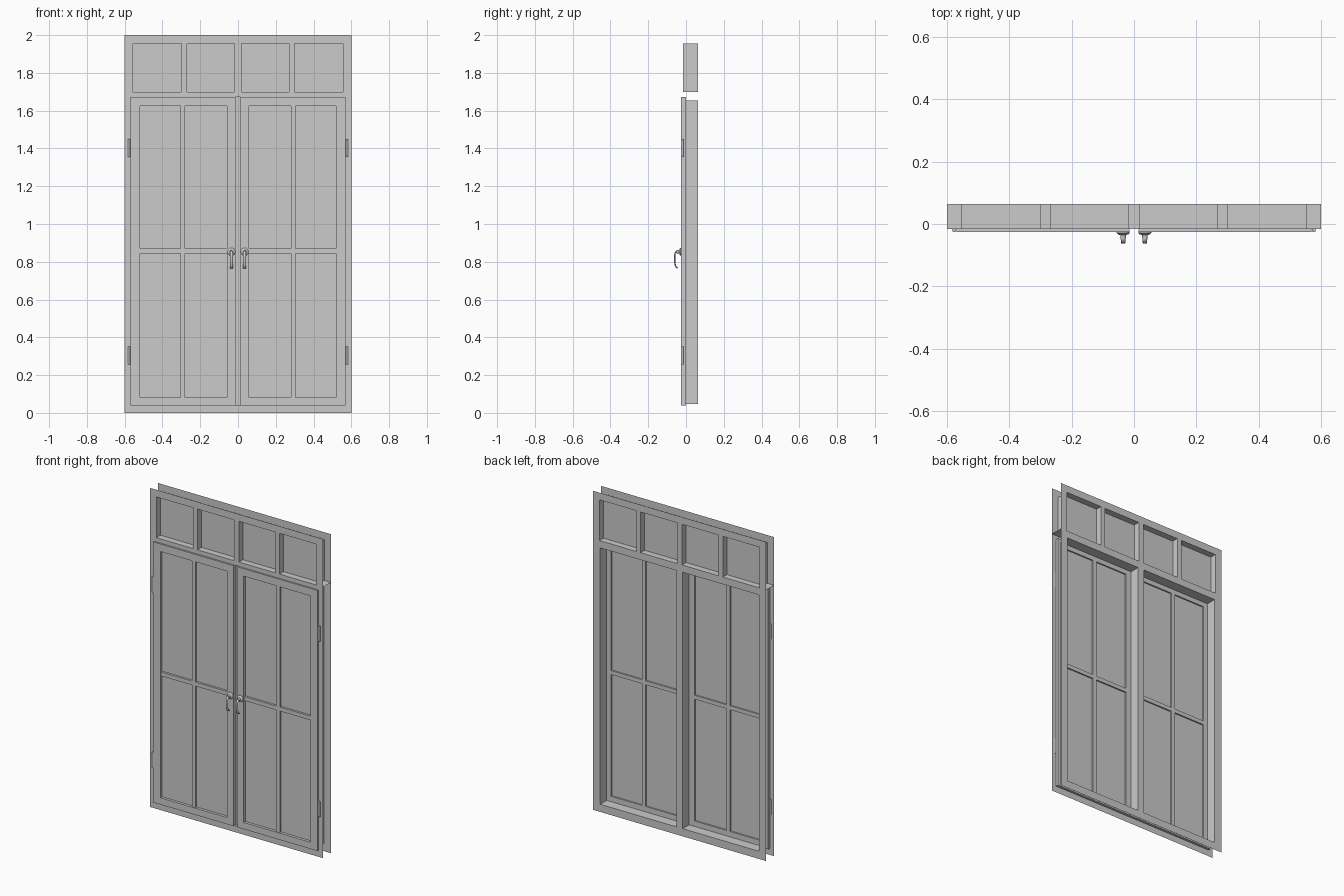
import bpy, bmesh, math
from mathutils import Vector, Matrix

if "Cube" in bpy.data.objects:
    bpy.data.objects.remove(bpy.data.objects["Cube"])

YF, YR, YB = -0.016, 0.0, 0.064          # front plate, rebate step, back plate
TOP = [(-0.555, -0.30), (-0.27, -0.018), (0.018, 0.27), (0.30, 0.555)]
TOP_HOLES = [(a, b, 1.70, 1.955) for a, b in TOP]
LOW_HOLES = [(-0.55, -0.022, 0.048, 1.655), (0.022, 0.55, 0.048, 1.655)]
DOOR_HOLE = (-0.57, 0.57, 0.04, 1.673)


def finish(bm, name, smooth=False):
    bmesh.ops.remove_doubles(bm, verts=bm.verts, dist=1e-5)
    bmesh.ops.recalc_face_normals(bm, faces=bm.faces)
    me = bpy.data.meshes.new(name)
    bm.to_mesh(me)
    bm.free()
    ob = bpy.data.objects.new(name, me)
    bpy.context.collection.objects.link(ob)
    if smooth:
        bpy.context.view_layer.objects.active = ob
        ob.select_set(True)
        bpy.ops.object.shade_smooth_by_angle(angle=math.radians(40))
        ob.select_set(False)
    return ob


def quad(bm, pts):
    bm.faces.new([bm.verts.new(p) for p in pts])


def plate(bm, rect, holes, y):
    """Flat panel in the xz plane with rectangular holes."""
    xs = sorted({v for r in holes + [rect] for v in r[:2]})
    zs = sorted({v for r in holes + [rect] for v in r[2:]})
    for a, b in zip(xs, xs[1:]):
        for c, d in zip(zs, zs[1:]):
            x, z = (a + b) / 2, (c + d) / 2
            if not any(h[0] < x < h[1] and h[2] < z < h[3] for h in holes):
                quad(bm, [(a, y, c), (b, y, c), (b, y, d), (a, y, d)])


def reveal(bm, r, y0, y1):
    """Four walls around a rectangular opening."""
    c = [(r[0], r[2]), (r[1], r[2]), (r[1], r[3]), (r[0], r[3])]
    for (x0, z0), (x1, z1) in zip(c, c[1:] + c[:1]):
        quad(bm, [(x0, y0, z0), (x1, y0, z1), (x1, y1, z1), (x0, y1, z0)])


def glass(rects, y, name):
    bm = bmesh.new()
    for r in rects:
        plate(bm, r, [], y)
    finish(bm, name)


# Wall frame: front and back faces joined by the opening reveals, outer edge open
bm = bmesh.new()
outer = (-0.6, 0.6, 0, 2)
plate(bm, outer, TOP_HOLES + [DOOR_HOLE], YF)
plate(bm, outer, TOP_HOLES + LOW_HOLES, YB)
plate(bm, DOOR_HOLE, LOW_HOLES, YR)
reveal(bm, DOOR_HOLE, YF, YR)
for h in TOP_HOLES:
    reveal(bm, h, YF, YB)
for h in LOW_HOLES:
    reveal(bm, h, YR, YB)
finish(bm, "window_frame")

# Sill under the transom lights, running the full width
bm = bmesh.new()
z = 1.698
quad(bm, [(-0.6, YF, z), (0.6, YF, z), (0.6, YB, z), (-0.6, YB, z)])
finish(bm, "transom_sill")

glass(TOP_HOLES, 0.024, "transom_glass")


def lathe_y(bm, prof, x, z, n=20):
    """Surface turned around a y axis; prof is (radius, y)."""
    rings = [[bm.verts.new((x + r * math.cos(t * math.tau / n), y,
                            z + r * math.sin(t * math.tau / n)))
              for t in range(n)] for r, y in prof]
    for a, b in zip(rings, rings[1:]):
        for i in range(n):
            bm.faces.new((a[i], a[(i + 1) % n], b[(i + 1) % n], b[i]))
    bm.faces.new(rings[-1])


def sweep(bm, path, hw, ht, n=10):
    """Elliptical bar along a (y, z) path, half width hw in x."""
    rings = []
    x = path[0][0]
    for i, (_, y, z) in enumerate(path):
        p, q = path[max(i - 1, 0)], path[min(i + 1, len(path) - 1)]
        d = Vector((0, q[1] - p[1], q[2] - p[2])).normalized()
        nrm = Vector((0, -d.z, d.y))
        rings.append([bm.verts.new(Vector((x + hw * math.cos(k * math.tau / n), y, z))
                                   + nrm * ht * math.sin(k * math.tau / n))
                      for k in range(n)])
    for a, b in zip(rings, rings[1:]):
        for k in range(n):
            bm.faces.new((a[k], a[(k + 1) % n], b[(k + 1) % n], b[k]))
    bm.faces.new(rings[0])
    bm.faces.new(rings[-1])


for s, side in ((-1, "left"), (1, "right")):
    def span(a, b, c, d):
        return (min(s * a, s * b), max(s * a, s * b), c, d)

    # Casement door with four lights
    panes = [span(a, b, c, d) for a, b in ((0.058, 0.28), (0.305, 0.52))
             for c, d in ((0.082, 0.845), (0.87, 1.626))]
    opening = span(0.058, 0.52, 0.082, 1.626)
    leaf = span(0.014, 0.57, 0.04, 1.673)
    bm = bmesh.new()
    for y in (-0.026, 0.0):
        plate(bm, leaf, [opening], y)
    reveal(bm, leaf, -0.026, 0.0)
    reveal(bm, opening, -0.026, 0.0)
    finish(bm, side + "_door_frame")

    # Glazing bars, set just behind the door face
    bm = bmesh.new()
    for y in (-0.022, 0.0):
        plate(bm, opening, panes, y)
    for p in panes:
        reveal(bm, p, -0.022, 0.0)
    finish(bm, side + "_glazing_bars")
    glass([opening], -0.009, side + "_door_glass")

    # Hinge barrels
    for z, pos in ((1.403, "upper"), (0.303, "lower")):
        bm = bmesh.new()
        bmesh.ops.create_cone(bm, cap_ends=True, segments=12, radius1=0.0065,
                              radius2=0.0065, depth=0.096,
                              matrix=Matrix.Translation((s * 0.577, -0.02, z)))
        finish(bm, f"{side}_{pos}_hinge", True)

    # Handle: turned rose and drooping lever
    x, z = s * 0.035, 0.853
    bm = bmesh.new()
    lathe_y(bm, [(0.021, -0.026), (0.021, -0.029), (0.017, -0.033),
                 (0.009, -0.036), (0.008, -0.05)], x, z)
    finish(bm, side + "_handle_rose", True)
    bm = bmesh.new()
    sweep(bm, [(x, -0.044, z + 0.002), (x, -0.053, z), (x, -0.0585, z - 0.008),
               (x, -0.060, z - 0.025), (x, -0.0595, z - 0.055),
               (x, -0.056, z - 0.074), (x, -0.050, z - 0.083),
               (x, -0.044, z - 0.087)], 0.0075, 0.0035)
    finish(bm, side + "_handle_lever", True)
